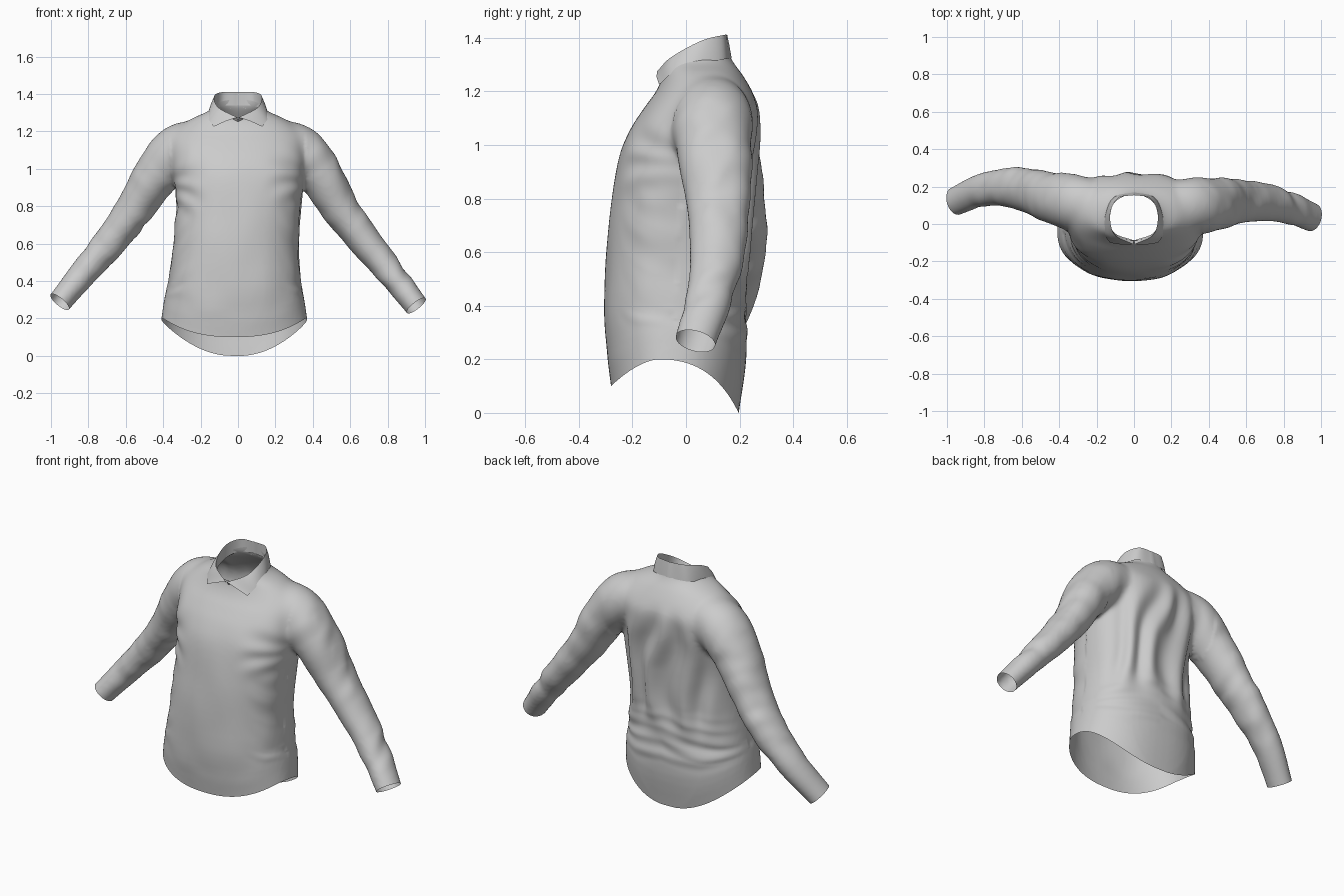
import bpy, bmesh, math
from mathutils import Vector, noise

if "Cube" in bpy.data.objects:
    bpy.data.objects.remove(bpy.data.objects["Cube"])


def spline(pts, n):
    """Catmull-Rom samples through tuples, n steps per span."""
    P = [Vector(p) for p in pts]
    P = [2 * P[0] - P[1]] + P + [2 * P[-1] - P[-2]]
    out = []
    for i in range(1, len(P) - 2):
        a, b, c, d = P[i - 1:i + 3]
        for k in range(n):
            t = k / n
            out.append(0.5 * (2 * b + (c - a) * t + (2 * a - 5 * b + 4 * c - d) * t * t
                              + (3 * b - a - 3 * c + d) * t ** 3))
    return out + [P[-2]]


def loft(bm, rows, closed=True):
    """Skin rows of points; closed rows also get end caps."""
    vs = [[bm.verts.new(p) for p in r] for r in rows]
    n = len(rows[0])
    for a, b in zip(vs, vs[1:]):
        for j in range(n if closed else n - 1):
            k = (j + 1) % n
            bm.faces.new((a[j], a[k], b[k], b[j]))
    if closed:
        bm.faces.new(vs[0][::-1])
        bm.faces.new(vs[-1])


def to_object(bm, name):
    me = bpy.data.meshes.new(name)
    bm.to_mesh(me)
    bm.free()
    ob = bpy.data.objects.new(name, me)
    bpy.context.collection.objects.link(ob)
    bpy.ops.object.select_all(action='DESELECT')
    ob.select_set(True)
    bpy.context.view_layer.objects.active = ob
    return ob


def bump(v, lo, hi, soft):
    """Soft window: 1 between lo and hi, fading to 0 outside."""
    f = max(min((v - lo) / soft, (hi - v) / soft, 1), 0)
    return f * f * (3 - 2 * f)


bm = bmesh.new()

# Torso volume: (height, half width, front y), (back y, centre x)
torso = [((-.10, .395, -.275), (.185, -.02)), ((0, .39, -.28), (.197, -.02)),
         ((.2, .375, -.298), (.225, -.02)), ((.4, .355, -.305), (.225, -.018)),
         ((.6, .335, -.297), (.235, -.01)), ((.8, .335, -.277), (.25, .005)),
         ((.96, .35, -.248), (.262, .005)), ((1.06, .365, -.207), (.268, 0)),
         ((1.14, .37, -.155), (.268, 0)), ((1.2, .345, -.112), (.247, 0)),
         ((1.26, .265, -.087), (.212, 0)), ((1.31, .158, -.088), (.176, 0)),
         ((1.35, .135, -.092), (.16, 0)), ((1.45, .13, -.095), (.155, 0))]
rows = []
for (z, hx, f), (b, cx, _) in zip(spline([t[0] for t in torso], 4),
                                  spline([(*t[1], 0) for t in torso], 4)):
    e = 2 / (2.35 - .3 * bump(z, 1.12, 9, .15))
    ring = []
    for j in range(64):
        c, s = math.cos(math.pi * j / 32), math.sin(math.pi * j / 32)
        ring.append((cx + hx * math.copysign(abs(c) ** e, c),
                     (f + b) / 2 + (b - f) / 2 * math.copysign(abs(s) ** e, s), z))
    rows.append(ring)
loft(bm, rows)

# Sleeve volumes: centre, then half width in the arm plane and half depth
right = [(.16, .10, 1.14), (.31, .10, 1.095), (.44, .105, .967), (.545, .12, .79),
         (.68, .118, .61), (.82, .09, .44), (.953, .035, .268)]
left = [(-.16, .10, 1.14), (-.31, .115, 1.095), (-.435, .14, .967), (-.55, .175, .79),
        (-.685, .195, .605), (-.82, .18, .45), (-.953, .122, .288)]
size = [(.12, .12, 0), (.147, .152, 0), (.124, .14, 0), (.102, .119, 0), (.088, .104, 0), (.075, .087, 0), (.064, .077, 0)]
cuffs = []
for path in (right, left):
    d = (Vector(path[-1]) - Vector(path[-2])).normalized()
    cuffs.append((Vector(path[-1]), d))
    C = spline(path + [Vector(path[-1]) + d * .08], 6)
    S = spline(size + [size[-1]], 6)
    rows = []
    for i, (c, s) in enumerate(zip(C, S)):
        t = (C[min(i + 1, len(C) - 1)] - C[max(i - 1, 0)]).normalized()
        v = (Vector((0, 1, 0)) - t * t.y).normalized()
        u = v.cross(t)
        rows.append([c + u * s.x * math.cos(a) + v * s.y * math.sin(a)
                     for a in (2 * math.pi * j / 40 for j in range(40))])
    loft(bm, rows)
bmesh.ops.recalc_face_normals(bm, faces=bm.faces)

# Fuse the volumes into one cloth surface, softening the shoulders most
shirt = to_object(bm, "shirt_body")
m = shirt.modifiers.new("fuse", 'REMESH')
m.mode = 'VOXEL'
m.voxel_size = .011
bpy.ops.object.modifier_apply(modifier=m.name)
joint = shirt.vertex_groups.new(name="shoulders")
for v in shirt.data.vertices:
    joint.add([v.index], bump(abs(v.co.x), .2, .52, .1) * bump(v.co.z, .9, 1.4, .1), 'REPLACE')
for group, steps in (("", 8), ("shoulders", 40)):
    m = shirt.modifiers.new("soften", 'SMOOTH')
    m.factor, m.iterations, m.vertex_group = .5, steps, group
    bpy.ops.object.modifier_apply(modifier=m.name)

bm = bmesh.new()
bm.from_mesh(shirt.data)


def cut(co, no, inside):
    """Open the surface along a plane, only where inside(point) holds."""
    fs = [f for f in bm.faces if inside(f.calc_center_median())]
    geom = fs + list({e for f in fs for e in f.edges}) + list({v for f in fs for v in f.verts})
    bmesh.ops.bisect_plane(bm, geom=geom, plane_co=co, plane_no=no, clear_outer=True, dist=1e-5)


# Openings: hem, neck and cuffs
cut((0, 0, 0), (0, 0, -1), lambda p: p.z < .15 and abs(p.x) < .6)
cut((0, .16, 1.372), (0, -.37, .93), lambda p: p.z > 1.2 and abs(p.x) < .24)
for co, no in cuffs:
    cut(co, no, lambda p, s=co.x: p.x * s > 0 and abs(p.x) > .8)

# Cloth folds
bm.normal_update()
moves = []
for v in bm.verts:
    x, y, z = v.co
    n = v.normal
    ax = abs(x)
    warp = noise.noise(Vector((x * 3, y * 2, z * 2.5)))
    h = 0
    if z > .22 and ax > .36 + max(0, .88 - z) * .45:
        # uneven rumples slanting across the sleeve
        along = ax * .62 - z * .78
        h = .011 * noise.noise(Vector((x * 6, y * 9 + along * 4, along * 10)))
        h *= bump(along, -.75, .36, .2) * (.6 + noise.noise(Vector((x * 4, y * 4, z * 4 + 7))))
    elif n.y > 0:
        # long drapes down the back, sideways rumples at the waist
        h = .016 * math.sin((x + .05 * z) * 33 + 3.5 * warp) * bump(z, .38, 1.22, .25) * bump(x, -.34, .34, .12)
        h += .016 * noise.noise(Vector((x * 3.5, 0, (z + .2 * ax) * 15))) * bump(z, .2, .6, .12)
        h = (h - .006 * bump(z, .4, 1.1, .2)) * n.y
    else:
        # light tension on the front, creases fanning from the armpits
        h = .004 * noise.noise(Vector((x * 7, y * 3, z * 4))) * bump(z, .1, 1.1, .15)
        fan = math.atan2(z - .93, .42 - ax)
        h += .004 * math.sin(fan * 8 + 5 * warp) * bump(math.hypot(z - .93, .42 - ax), .04, .3, .13)
        h += .007 * bump(ax, .2, .5, .12) * noise.noise(Vector((x * 5, y * 6, z * 12 + ax * 12))) * bump(z, .2, .9, .15)
    moves.append((v, n * h))
for v, d in moves:
    v.co += d

# Curved shirt-tail hem
for v in bm.verts:
    x, y, z = v.co
    if z < .4 and abs(x) < .42 + z * .3 and abs(x) < .5:
        s = y + .1
        if s < 0:
            hem = .2 - .1 * min(-s / .18, 1.02) ** 1.7
        else:
            s = min(s / .296, 1)
            hem = .2 - .165 * s ** 2.2 - .035 * s * s * (1 - (x / .3) ** 2)
        v.co.z = hem + max(z, 0) * (.4 - hem) / .4
bm.to_mesh(shirt.data)
bm.free()
bpy.ops.object.shade_smooth()

# Collar: half edges from centre back to centre front, mirrored
stand = [(0, .158, 1.34), (.09, .136, 1.335), (.127, .05, 1.31), (.107, -.045, 1.275), (0, -.088, 1.25)]
fold = [(0, .154, 1.41), (.085, .138, 1.41), (.127, .055, 1.388), (.105, -.055, 1.328), (.005, -.108, 1.275)]
edge = [(0, .17, 1.325), (.108, .143, 1.32), (.156, .045, 1.302), (.16, -.045, 1.272), (.13, -.1, 1.225)]
half = [spline(r, 8) for r in (stand, fold, edge)]
half.insert(2, [(a + b) / 2 + Vector((a.x * .02, -.006 if a.y < 0 else 0, .004))
                for a, b in zip(half[1], half[2])])
bm = bmesh.new()
for flip in (1, -1):
    loft(bm, [[(p.x * flip, p.y, p.z) for p in r] for r in half], closed=False)
bmesh.ops.remove_doubles(bm, verts=bm.verts, dist=.001)
bmesh.ops.recalc_face_normals(bm, faces=bm.faces)
collar = to_object(bm, "collar")
bpy.ops.object.shade_smooth_by_angle(angle=math.radians(60))
